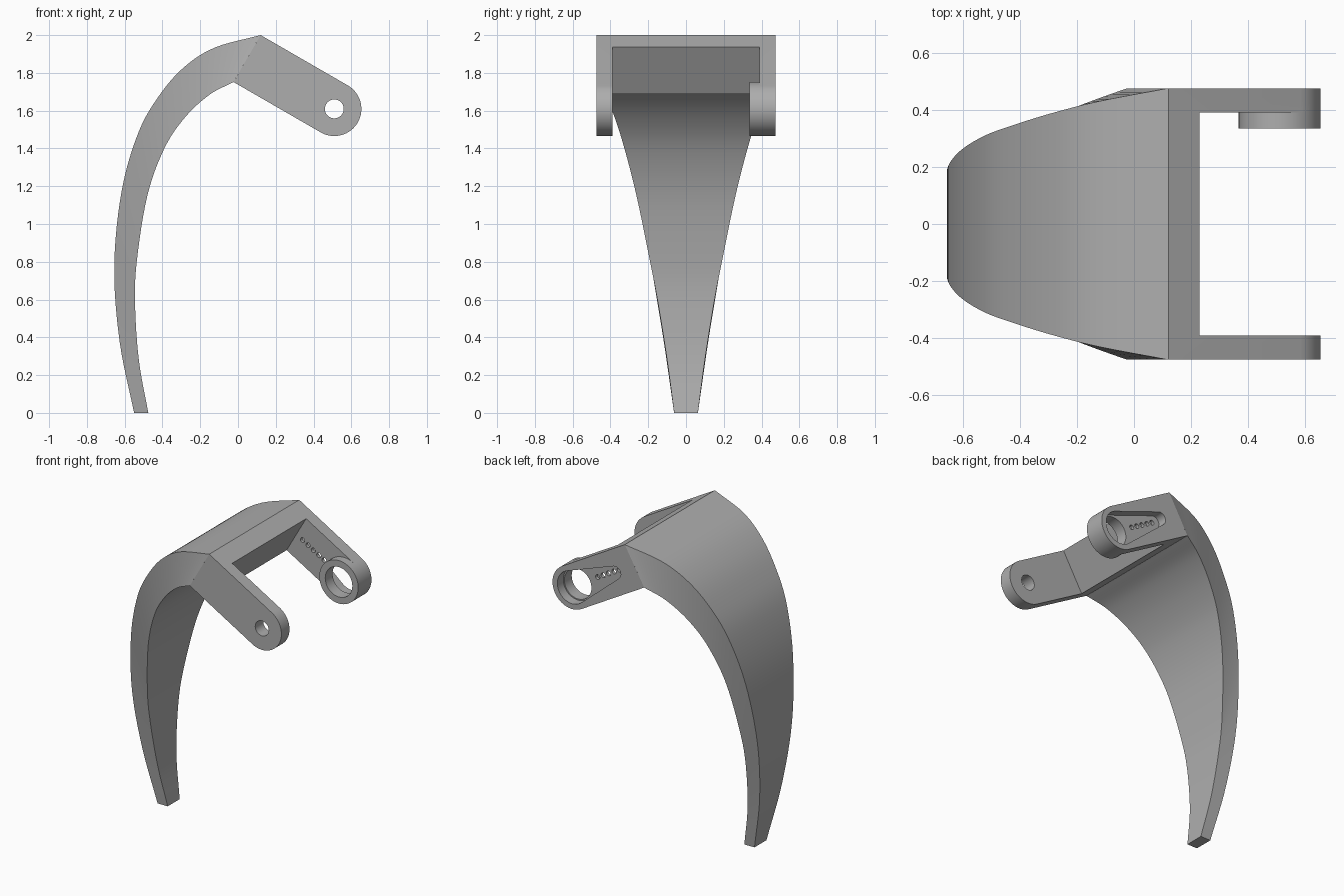
import bpy, bmesh, math
from mathutils import Vector

cube = bpy.data.objects.get("Cube")
if cube:
    bpy.data.objects.remove(cube, do_unlink=True)

grey = bpy.data.materials.new("plain grey")
grey.use_nodes = True
grey.diffuse_color = (0.42, 0.42, 0.42, 1)
grey.node_tree.nodes["Principled BSDF"].inputs["Base Color"].default_value = grey.diffuse_color

# Bracket frame: u runs along the arms, v runs down across them
ANGLE = math.radians(30)
U = Vector((math.cos(ANGLE), 0, -math.sin(ANGLE)))
V = Vector((-math.sin(ANGLE), 0, -math.cos(ANGLE)))
CORNER = Vector((0.12, 0, 2.0))
R = 0.1435           # half height of the arms
PIVOT = 0.533        # pivot distance along the arms
HALF = 0.475         # half width of the bracket
INNER = 0.39         # inside face of the arms


def make_object(name, bm):
    bmesh.ops.recalc_face_normals(bm, faces=bm.faces)
    mesh = bpy.data.meshes.new(name)
    bm.to_mesh(mesh)
    bm.free()
    mesh.materials.append(grey)
    obj = bpy.data.objects.new(name, mesh)
    bpy.context.collection.objects.link(obj)
    return obj


def prism(name, outline, y0, y1):
    """Extrude a (u, v) outline from y0 to y1."""
    bm = bmesh.new()
    rings = [[bm.verts.new(CORNER + U * u + V * v + Vector((0, y, 0)))
              for u, v in outline] for y in (y0, y1)]
    n = len(outline)
    for ring in rings:
        bm.faces.new(ring)
    for i in range(n):
        j = (i + 1) % n
        bm.faces.new((rings[0][i], rings[0][j], rings[1][j], rings[1][i]))
    return make_object(name, bm)


def arc(u, r, start, end, steps):
    return [(u + r * math.cos(a), R + r * math.sin(a))
            for a in (start + (end - start) * i / steps for i in range(steps + 1))]


def circle(u, r, steps=48):
    return arc(u, r, 0, math.tau, steps)[:-1]


def combine(obj, tool, operation):
    mod = obj.modifiers.new(operation, "BOOLEAN")
    mod.operation, mod.solver, mod.object = operation, "EXACT", tool
    bpy.context.view_layer.update()
    result = bpy.data.meshes.new_from_object(
        obj.evaluated_get(bpy.context.evaluated_depsgraph_get()))
    obj.modifiers.clear()
    obj.data = result
    bpy.data.objects.remove(tool, do_unlink=True)


def smooth(obj, degrees):
    bpy.ops.object.select_all(action="DESELECT")
    obj.select_set(True)
    bpy.context.view_layer.objects.active = obj
    bpy.ops.object.shade_smooth_by_angle(angle=math.radians(degrees))


# Fork bracket: rounded block with the middle cut away
quarter = math.pi / 2
bracket = prism("fork_bracket", [(0, 2 * R), (0, 0)] + arc(PIVOT, R, -quarter, quarter, 32),
                -HALF, HALF)
combine(bracket, prism("gap", [(0.127, -1), (1, -1), (1, 1), (0.127, 1)], -INNER, INNER),
        "DIFFERENCE")

# Round boss inside the rear arm
combine(bracket, prism("boss", arc(PIVOT, R, -quarter, 3 * quarter, 64)[:-1], 0.335, 0.43), "UNION")

# Pivot holes: small in the front arm, large in the rear arm
combine(bracket, prism("pin_hole", circle(PIVOT, 0.05), -0.6, -0.3), "DIFFERENCE")
combine(bracket, prism("bearing_hole", circle(PIVOT, 0.1), 0.3, 0.6), "DIFFERENCE")

# Tapered pocket on the outside of the rear arm
big, small, far = 0.108, 0.042, 0.165
lean = math.acos((big - small) / (PIVOT - far))
pocket = arc(PIVOT, big, lean - math.pi, math.pi - lean, 36)
pocket += arc(far, small, math.pi - lean, math.pi + lean, 16)
combine(bracket, prism("pocket", pocket, 0.412, 0.6), "DIFFERENCE")

# Row of small holes through the pocket floor
for i in range(5):
    combine(bracket, prism("adjust_hole", circle(0.18 + 0.046 * i, 0.016, 20), 0.36, 0.6),
            "DIFFERENCE")
smooth(bracket, 30)


# Curved claw: loft between an outer and an inner edge, points are (x, z, half width)
outer = [(0.12, 2.0, 0.475), (-0.12, 1.935, 0.43), (-0.28, 1.835, 0.39),
         (-0.41, 1.69, 0.35), (-0.525, 1.49, 0.308), (-0.615, 1.18, 0.25),
         (-0.655, 0.78, 0.184), (-0.627, 0.38, 0.118), (-0.55, 0, 0.063)]
inner = [(-0.024, 1.751, 0.475), (-0.15, 1.685, 0.43), (-0.28, 1.565, 0.378),
         (-0.39, 1.4, 0.326), (-0.48, 1.15, 0.262), (-0.535, 0.81, 0.192),
         (-0.545, 0.58, 0.148), (-0.525, 0.28, 0.1), (-0.475, 0, 0.063)]


def spline(points, steps=6):
    p = [Vector(q) for q in points]
    p = [2 * p[0] - p[1]] + p + [2 * p[-1] - p[-2]]
    path = []
    for a, b, c, d in zip(p, p[1:], p[2:], p[3:]):
        for i in range(steps):
            t = i / steps
            path.append(b + (c - a) * t / 2 + (2 * a - 5 * b + 4 * c - d) * t * t / 2
                        + (3 * b - a - 3 * c + d) * t ** 3 / 2)
    return path + [p[-2]]


bm = bmesh.new()
rings = []
for o, n in zip(spline(outer), spline(inner)):
    rings.append([bm.verts.new((q.x, side * q.z, q.y))
                  for q, side in ((o, -1), (o, 1), (n, 1), (n, -1))])
for a, b in zip(rings, rings[1:]):
    for i in range(4):
        j = (i + 1) % 4
        bm.faces.new((a[i], a[j], b[j], b[i]))
bm.faces.new(rings[0])
bm.faces.new(rings[-1])
smooth(make_object("claw", bm), 30)
